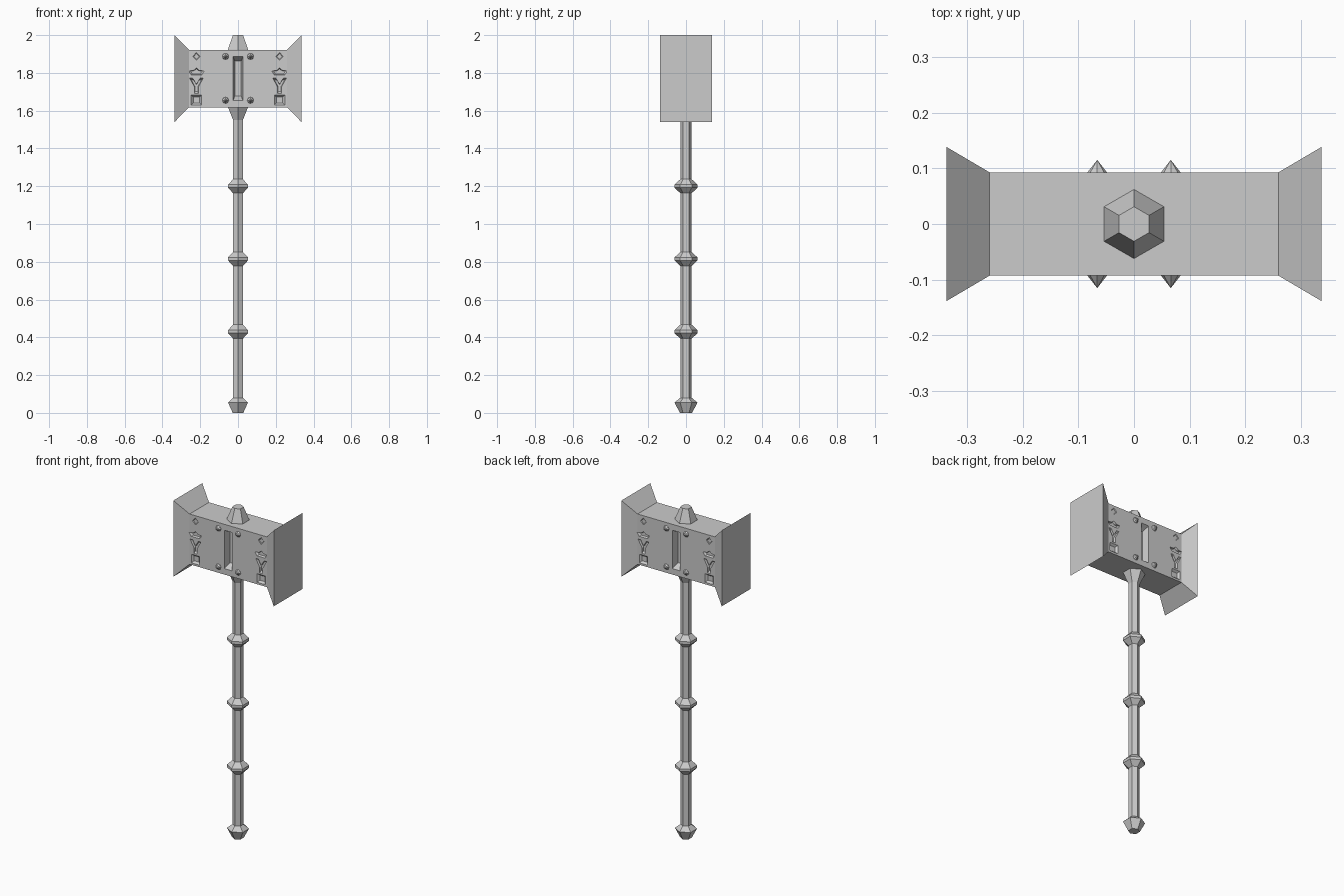
import bpy, bmesh, math

if "Cube" in bpy.data.objects:
    bpy.data.objects.remove(bpy.data.objects["Cube"])

MID = 1.77   # centre height of the hammer head
FACE = 0.0926  # y of the head's front and back faces


def make_object(name, bm):
    bmesh.ops.recalc_face_normals(bm, faces=bm.faces[:])
    me = bpy.data.meshes.new(name)
    bm.to_mesh(me)
    bm.free()
    ob = bpy.data.objects.new(name, me)
    bpy.context.collection.objects.link(ob)
    return ob


def loft(bm, rings):
    """Skin a list of equal-length point rings and cap both ends."""
    vs = [[bm.verts.new(p) for p in r] for r in rings]
    n = len(vs[0])
    for a, b in zip(vs, vs[1:]):
        for i in range(n):
            bm.faces.new((a[i], a[(i + 1) % n], b[(i + 1) % n], b[i]))
    bm.faces.new(vs[0][::-1])
    bm.faces.new(vs[-1])


def hex_lathe(name, profile):
    bm = bmesh.new()
    loft(bm, [[(r * math.sin(i * math.pi / 3), r * math.cos(i * math.pi / 3), z)
               for i in range(6)] for r, z in profile])
    return make_object(name, bm)


def engrave(bm, pts, depth, taper, side):
    """Tapered cutter sunk into the front (-1) or back (+1) face."""
    cx = (min(p[0] for p in pts) + max(p[0] for p in pts)) / 2
    cz = (min(p[1] for p in pts) + max(p[1] for p in pts)) / 2
    def ring(y, k):
        return [(cx + (x - cx) * k[0], side * y, cz + (z - cz) * k[1]) for x, z in pts]
    loft(bm, [ring(FACE + 0.01, (1, 1)), ring(FACE, (1, 1)), ring(FACE - depth, taper)])


def rect(x, z, w, h):
    return [(x - w, z - h), (x + w, z - h), (x + w, z + h), (x - w, z + h)]


# Head: rectangular block flaring out to the striking plates
bm = bmesh.new()
loft(bm, [[(x, -y, MID - z), (x, y, MID - z), (x, y, MID + z), (x, -y, MID + z)]
          for x, y, z in ((-.336, .138, .23), (-.259, FACE, .152),
                          (.259, FACE, .152), (.336, .138, .23))])
head = make_object("hammer_head", bm)

# Cutters: centre slot and carved marks on both faces
crest = [(-.042, 1.81), (-.016, 1.813), (0, 1.826), (.016, 1.813), (.042, 1.81),
         (.028, 1.79), (-.028, 1.79)]
fork = [(-.036, 1.772), (-.02, 1.772), (0, 1.74), (.02, 1.772), (.036, 1.772),
        (.01, 1.725), (.01, 1.692), (-.01, 1.692), (-.01, 1.725)]
diamond = [(0, 1.866), (.02, 1.887), (0, 1.908), (-.02, 1.887)]
bm = bmesh.new()
for side in (-1, 1):
    engrave(bm, rect(0, MID, .026, .116), .04, (.65, .8), side)
    for cx in (-.22, .22):
        for shape, depth in ((crest, .012), (fork, .012), (diamond, .003)):
            engrave(bm, [(x + cx, z) for x, z in shape], depth, (.75, .75), side)
        engrave(bm, rect(cx, 1.656, .028, .026), .012, (.6, .6), side)
cutter = make_object("carving_cutter", bm)
cutter.hide_render = True
mod = head.modifiers.new("carving", 'BOOLEAN')
mod.operation = 'DIFFERENCE'
mod.solver = 'EXACT'
mod.object = cutter
bpy.context.view_layer.objects.active = head
bpy.ops.object.modifier_apply(modifier=mod.name)
bpy.data.objects.remove(cutter)

# Studs: small faceted points around the slot
bm = bmesh.new()
for side in (-1, 1):
    for x in (-.066, .066):
        for z in (1.655, 1.887):
            base = [bm.verts.new((x + .019 * math.cos(i * math.pi / 4), side * (FACE - .002),
                                  z + .019 * math.sin(i * math.pi / 4))) for i in range(8)]
            tip = bm.verts.new((x, side * .115, z))
            bm.faces.new(base)
            for i in range(8):
                bm.faces.new((base[i], base[(i + 1) % 8], tip))
make_object("studs", bm)

# Handle: six-sided shaft with pommel, three grip rings and collar
profile = [(.032, 0), (.061, .055), (.03, .08)]
for z in (.43, .815, 1.2):
    profile += [(.03, z - .037), (.061, z - .008), (.061, z + .008), (.03, z + .037)]
profile += [(.03, 1.55), (.062, 1.62), (.062, 1.625)]
hex_lathe("handle", profile)

# Top cap
hex_lathe("top_cap", [(.062, 1.915), (.062, 1.924), (.031, 2.0)])
